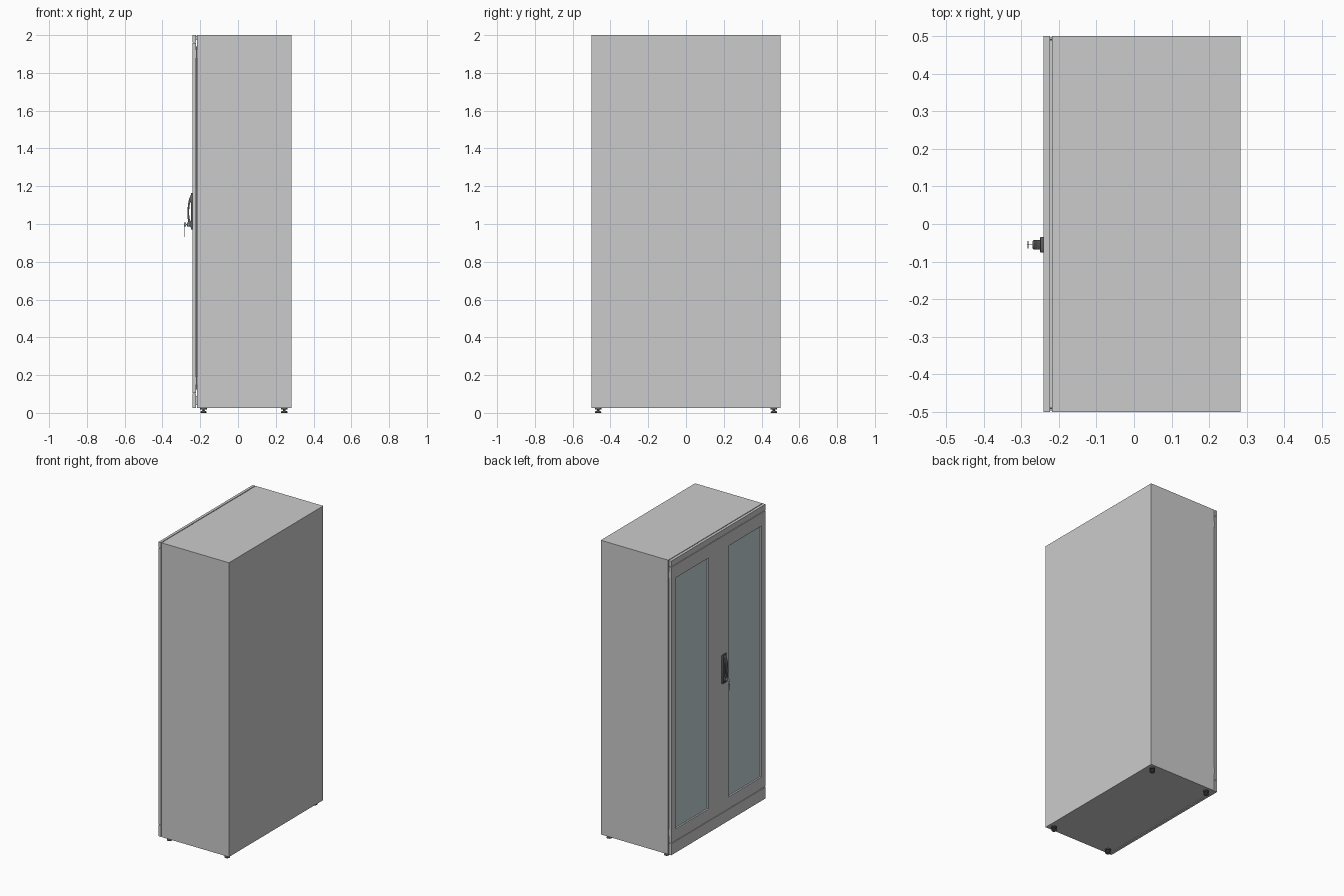
import bpy, bmesh, math
from mathutils import Vector, Matrix

if "Cube" in bpy.data.objects:
    bpy.data.objects.remove(bpy.data.objects["Cube"])


def material(name, rgb):
    m = bpy.data.materials.new(name)
    m.diffuse_color = (*rgb, 1)
    m.use_nodes = True
    m.node_tree.nodes["Principled BSDF"].inputs["Base Color"].default_value = m.diffuse_color
    return m


GLASS = material("blue_grey_glass", (0.55, 0.65, 0.68))
DARK = material("dark_plastic", (0.12, 0.12, 0.13))
METAL = material("metal", (0.45, 0.45, 0.46))


def finish(name, bm, mat=None, smooth=False):
    bmesh.ops.recalc_face_normals(bm, faces=bm.faces)
    me = bpy.data.meshes.new(name)
    bm.to_mesh(me)
    bm.free()
    ob = bpy.data.objects.new(name, me)
    bpy.context.collection.objects.link(ob)
    if mat:
        me.materials.append(mat)
    if smooth:
        bpy.ops.object.select_all(action='DESELECT')
        ob.select_set(True)
        bpy.context.view_layer.objects.active = ob
        bpy.ops.object.shade_smooth_by_angle(angle=math.radians(35))
    return ob


def box(name, x, y, z, mat=None, bevel=0):
    bm = bmesh.new()
    bmesh.ops.create_cube(bm, size=1)
    for v in bm.verts:
        v.co = [lo + (c + 0.5) * (hi - lo) for c, (lo, hi) in zip(v.co, (x, y, z))]
    if bevel:
        bmesh.ops.bevel(bm, geom=bm.edges[:], offset=bevel, segments=2,
                        profile=0.5, affect='EDGES')
    return finish(name, bm, mat, bool(bevel))


def frame(name, x, y, z, iy, iz, mat=None):
    """Rectangular ring in the YZ plane, from x[0] to x[1]."""
    bm = bmesh.new()
    loops = []
    for xx in x:
        for yy, zz in ((y, z), (iy, iz)):
            loops.append([bm.verts.new((xx, yy[a], zz[b]))
                          for a, b in ((0, 0), (1, 0), (1, 1), (0, 1))])
    fo, fi, bo, bi = loops
    for p, q in ((fo, fi), (fi, bi), (bi, bo), (bo, fo)):
        for i in range(4):
            j = (i + 1) % 4
            bm.faces.new((p[i], p[j], q[j], q[i]))
    return finish(name, bm, mat)


def lathe(name, profile, origin, axis=(0, 0, 1), mat=None, n=24):
    """Revolve (radius, height) pairs around an axis."""
    bm = bmesh.new()
    rot = Vector((0, 0, 1)).rotation_difference(Vector(axis)).to_matrix()
    rings = [[bm.verts.new(Vector(origin) + rot @ Vector((
        r * math.cos(2 * math.pi * i / n), r * math.sin(2 * math.pi * i / n), h)))
        for i in range(n)] for r, h in profile]
    for a, b in zip(rings, rings[1:]):
        for i in range(n):
            bm.faces.new((a[i], a[(i + 1) % n], b[(i + 1) % n], b[i]))
    bm.faces.new(rings[0])
    bm.faces.new(rings[-1])
    return finish(name, bm, mat, True)


def extrude_xz(name, pts, y, mat=None, bevel=0):
    """Side profile in XZ, extruded across Y."""
    bm = bmesh.new()
    f = bm.faces.new([bm.verts.new((px, y[0], pz)) for px, pz in pts])
    ext = bmesh.ops.extrude_face_region(bm, geom=[f])
    bmesh.ops.translate(bm, vec=(0, y[1] - y[0], 0),
                        verts=[g for g in ext['geom'] if isinstance(g, bmesh.types.BMVert)])
    if bevel:
        bmesh.ops.bevel(bm, geom=bm.edges[:], offset=bevel, segments=2,
                        profile=0.5, affect='EDGES')
    return finish(name, bm, mat, True)


XF, XD, XB, XR = -0.241, -0.223, -0.218, 0.283   # front, door back, body front, rear
Z0, Z1 = 0.025, 2.0

# Hollow cabinet body, open towards the doors
bm = bmesh.new()
bmesh.ops.create_cube(bm, size=1)
for v in bm.verts:
    v.co = (XB if v.co.x < 0 else XR, v.co.y, Z0 if v.co.z < 0 else Z1)
bm.faces.ensure_lookup_table()
bmesh.ops.delete(bm, geom=[min(bm.faces, key=lambda f: f.calc_center_median().x)],
                 context='FACES')
body = finish("cabinet_body", bm)
mod = body.modifiers.new("sheet_thickness", 'SOLIDIFY')
mod.thickness = 0.012
mod.offset = -1

# Front trims above and below the doors, with spacers to the body
box("top_trim", (XF, XD), (-0.5, 0.5), (1.962, Z1))
box("top_trim_spacer", (XD, XB + 0.005), (-0.49, 0.49), (1.975, 1.994))
box("bottom_trim", (XF, XD), (-0.5, 0.5), (Z0, 0.102))
box("bottom_trim_spacer", (XD, XB + 0.005), (-0.49, 0.49), (0.042, 0.09))

# Mirrored pair of glazed doors
for side, s in (("left", 1), ("right", -1)):
    def span(a, b):
        return tuple(sorted((s * a, s * b)))
    frame(side + "_door_frame", (XF, XD), span(0.002, 0.5), (0.106, 1.958),
          span(0.105, 0.455), (0.185, 1.87))
    box(side + "_door_glass", (-0.230, -0.226), span(0.105, 0.455), (0.185, 1.87), GLASS)
    frame(side + "_door_gasket", (XD, XB + 0.004), span(0.01, 0.492), (0.125, 1.94),
          span(0.03, 0.47), (0.15, 1.915), DARK)
    for z in (0.17, 1.90):
        lathe(side + "_hinge_pin", [(0.003, -0.02), (0.003, 0.02)],
              (-0.2205, s * 0.494, z), mat=METAL, n=12)

# Four levelling feet
for x in (-0.183, 0.245):
    for y in (-0.465, 0.465):
        lathe("levelling_foot", [(0.016, 0), (0.017, 0.005), (0.015, 0.008), (0.006, 0.012),
                                 (0.006, 0.018), (0.018, 0.019), (0.018, 0.027)],
              (x, y, 0), mat=DARK)

# Swing handle: base plate, bowed grip and lock barrel
HY = -0.055
box("handle_plate", (-0.250, XF + 0.001), (HY - 0.021, HY + 0.021), (0.97, 1.165), DARK, 0.003)
extrude_xz("handle_grip", [(-0.249, 1.155), (-0.258, 1.135), (-0.265, 1.105), (-0.268, 1.06),
                           (-0.266, 1.025), (-0.260, 0.992), (-0.249, 0.980), (-0.249, 1.01),
                           (-0.257, 1.03), (-0.259, 1.06), (-0.257, 1.10), (-0.249, 1.12)],
           (HY - 0.013, HY + 0.013), DARK, 0.0015)
lathe("lock_barrel", [(0.011, 0), (0.011, 0.018), (0.009, 0.020)],
      (-0.250, HY, 0.998), (-1, 0, 0), METAL)

# Key in the lock, ring and hanging spare key
box("key_shaft", (-0.277, -0.268), (HY - 0.001, HY + 0.001), (0.995, 1.001), METAL)
box("key_bow", (-0.285, -0.275), (HY - 0.001, HY + 0.001), (0.988, 1.008), METAL)
bpy.ops.curve.primitive_bezier_circle_add(radius=0.010, location=(-0.282, HY, 0.983),
                                          rotation=(0, math.pi / 2, 0))
ring = bpy.context.object
ring.name = "key_ring"
ring.data.bevel_depth = 0.0008
ring.data.bevel_resolution = 2
ring.data.materials.append(METAL)
box("spare_key_bow", (-0.2835, -0.2805), (HY - 0.008, HY + 0.008), (0.957, 0.976), METAL, 0.0008)
box("spare_key_blade", (-0.283, -0.281), (HY - 0.003, HY + 0.003), (0.930, 0.958), METAL)
